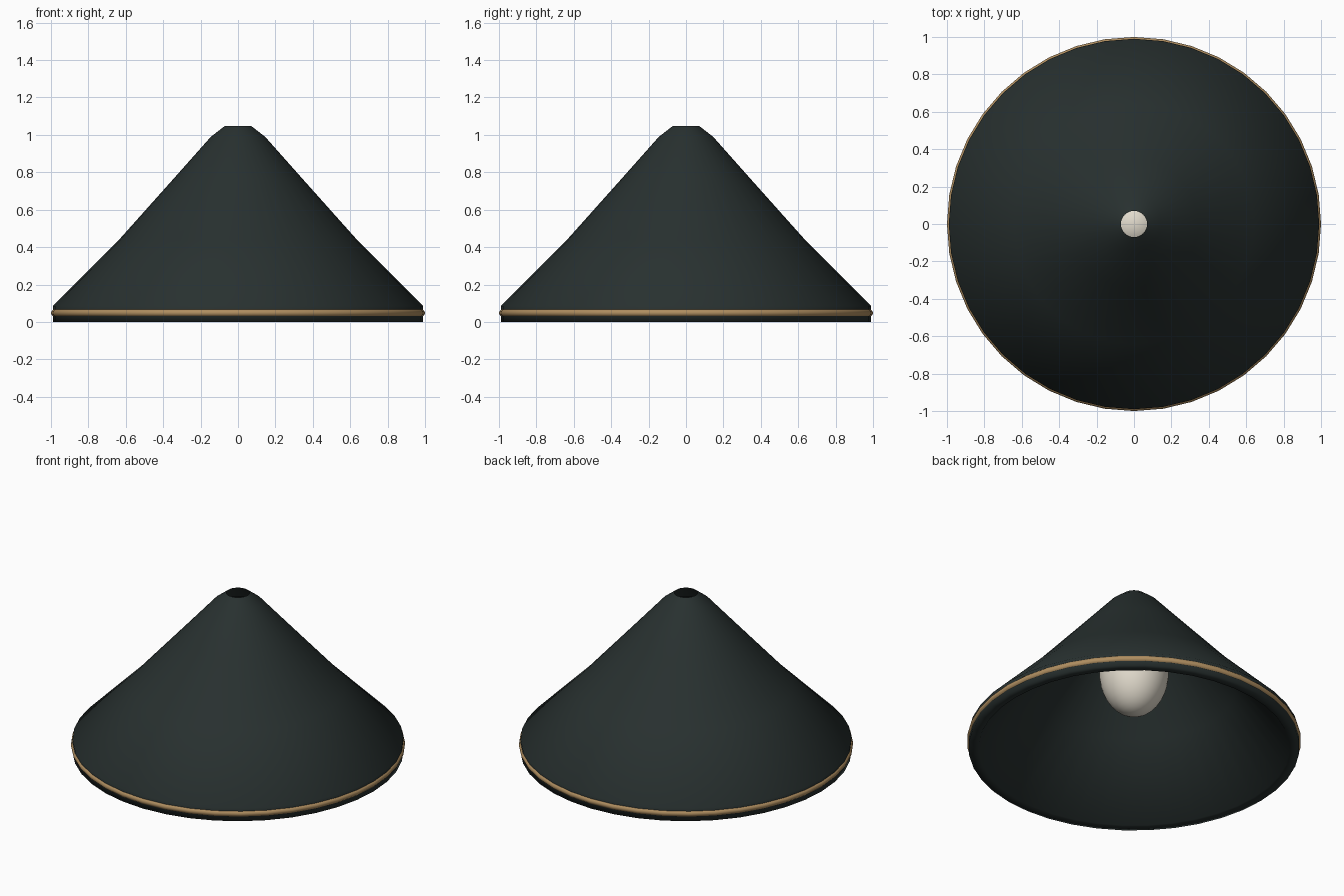
import bpy
import bmesh
import math

if "Cube" in bpy.data.objects:
    bpy.data.objects.remove(bpy.data.objects["Cube"])

SIDES = 40


def material(name, rgb):
    m = bpy.data.materials.new(name)
    m.diffuse_color = (*rgb, 1.0)
    m.use_nodes = True
    m.node_tree.nodes["Principled BSDF"].inputs["Base Color"].default_value = m.diffuse_color
    return m


def lathe(name, profile, mat, closed=False):
    """Spin a list of (radius, height) points around the z axis."""
    bm = bmesh.new()
    rings = []
    for r, z in profile:
        if r < 1e-6:
            rings.append([bm.verts.new((0, 0, z))] * SIDES)
        else:
            rings.append([bm.verts.new((r * math.cos(2 * math.pi * i / SIDES),
                                        r * math.sin(2 * math.pi * i / SIDES), z))
                          for i in range(SIDES)])
    n = len(rings)
    for k in range(n if closed else n - 1):
        a, b = rings[k], rings[(k + 1) % n]
        for i in range(SIDES):
            j = (i + 1) % SIDES
            corners = list(dict.fromkeys((a[i], a[j], b[j], b[i])))
            bm.faces.new(corners).smooth = True
    mesh = bpy.data.meshes.new(name)
    bm.to_mesh(mesh)
    bm.free()
    mesh.materials.append(mat)
    obj = bpy.data.objects.new(name, mesh)
    bpy.context.collection.objects.link(obj)
    return obj


dark_green = material("dark_green_enamel", (0.021, 0.030, 0.029))
brass = material("brass", (0.43, 0.27, 0.117))
warm_white = material("warm_white_glass", (0.76, 0.71, 0.61))

# Conical shade: inner lining downward, flat rim, outer wall up to the open top
lathe("shade", [(0.075, 0.99), (0.11, 0.955), (0.31, 0.73), (0.605, 0.405),
                (0.93, 0.0), (0.99, 0.0), (0.99, 0.085), (0.64, 0.435),
                (0.345, 0.765), (0.145, 0.99), (0.07, 1.048)], dark_green)

# Round trim ring near the rim
lathe("rim_trim", [(0.98 + 0.02 * math.cos(math.pi * k / 6),
                    0.048 + 0.02 * math.sin(math.pi * k / 6))
                   for k in range(12)], brass, closed=True)

# Elongated bulb hanging inside the shade
lathe("bulb", [(0.208 * math.sin(math.pi * k / 20),
                0.52 - 0.285 * math.cos(math.pi * k / 20))
               for k in range(21)], warm_white)
